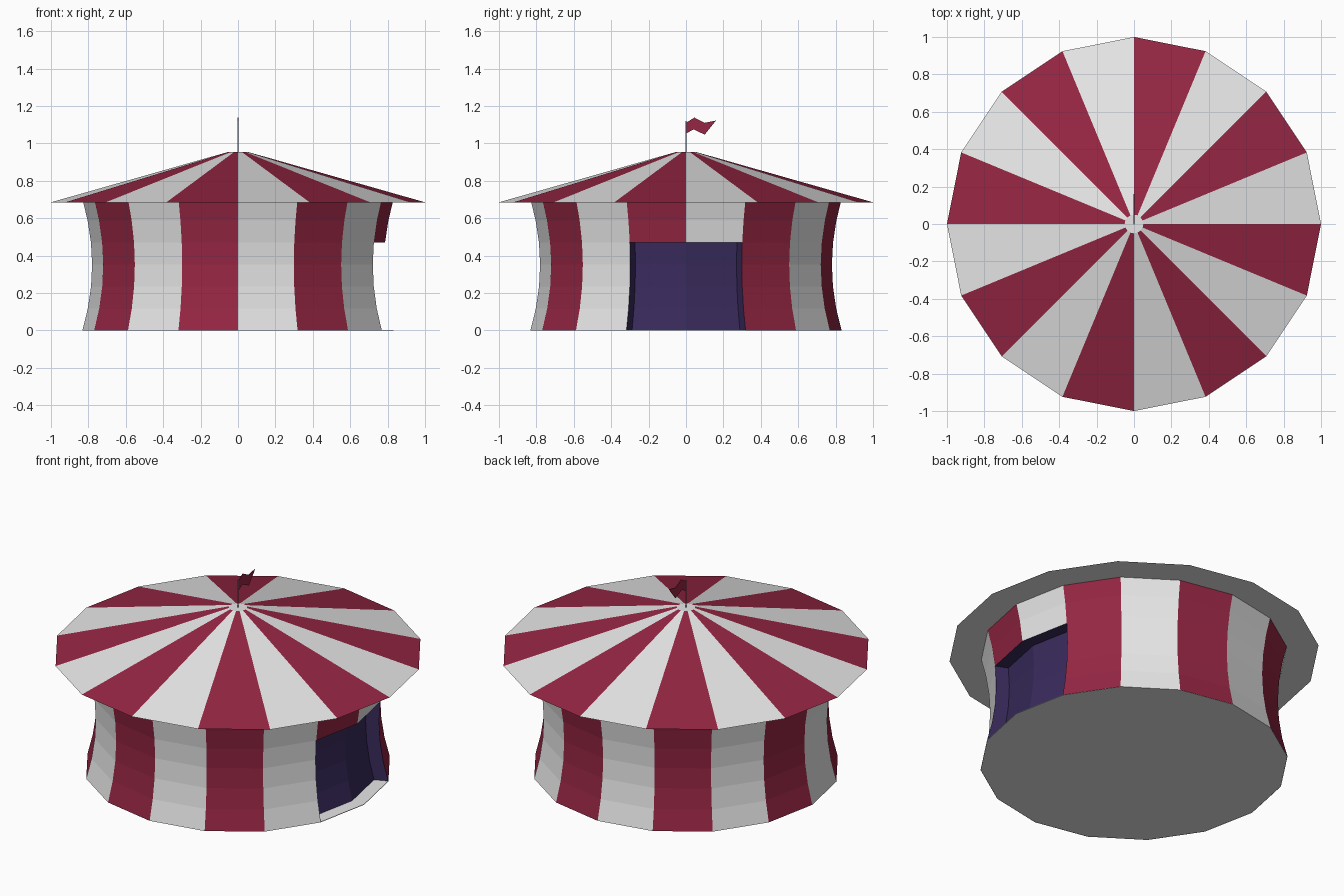
import bpy, bmesh, math

if "Cube" in bpy.data.objects:
    bpy.data.objects.remove(bpy.data.objects["Cube"])

N = 16
STEP = 2 * math.pi / N


def material(name, col):
    m = bpy.data.materials.new(name)
    m.diffuse_color = (*col, 1)
    m.use_nodes = True
    m.node_tree.nodes["Principled BSDF"].inputs["Base Color"].default_value = m.diffuse_color
    return m


white = material("canvas white", (0.80, 0.80, 0.80))
red = material("stripe red", (0.30, 0.019, 0.056))
navy = material("doorway navy", (0.040, 0.023, 0.105))
grey = material("pole grey", (0.25, 0.26, 0.30))


def finish(bm, name, mats, recalc=True):
    if recalc:
        bmesh.ops.recalc_face_normals(bm, faces=bm.faces)
    me = bpy.data.meshes.new(name)
    bm.to_mesh(me)
    bm.free()
    for m in mats:
        me.materials.append(m)
    ob = bpy.data.objects.new(name, me)
    bpy.context.collection.objects.link(ob)
    return ob


def ring(bm, r, z):
    return [bm.verts.new((r * math.cos(i * STEP), r * math.sin(i * STEP), z)) for i in range(N)]


def quad(bm, a, b, i, mat):
    j = (i + 1) % N
    f = bm.faces.new((a[i], a[j], b[j], b[i]))
    f.material_index = mat


# roof: striped cone with a small white cap and flat underside
bm = bmesh.new()
rim, top = ring(bm, 1.0, 0.685), ring(bm, 0.05, 0.955)
for i in range(N):
    quad(bm, rim, top, i, i % 2)
bm.faces.new(top)
bm.faces.new(rim[::-1])
finish(bm, "roof", [white, red])

# walls: striped, pinched at mid height, with a two-panel doorway on +x
ROWS = [0, 0.118, 0.235, 0.353, 0.47, 0.588, 0.685]
DOOR, DOOR_ROWS = (N - 1, 0), 4


def wall_radius(z):
    return 0.78 + 0.052 * ((z - 0.35) / 0.35) ** 2


bm = bmesh.new()
rings = [ring(bm, wall_radius(z), z) for z in ROWS]
for k in range(len(ROWS) - 1):
    for i in range(N):
        if not (i in DOOR and k < DOOR_ROWS):
            quad(bm, rings[k], rings[k + 1], i, i % 2)
finish(bm, "wall", [white, red], recalc=False)

# doorway: dark recess with back, jambs and ceiling
bm = bmesh.new()
zs = ROWS[:DOOR_ROWS + 1]


def arc(scale):
    return [[bm.verts.new((scale * wall_radius(z) * math.cos(a * STEP),
                           scale * wall_radius(z) * math.sin(a * STEP), z))
             for a in (-1, 0, 1)] for z in zs]


inner, outer = arc(0.905), arc(1.0)
for k in range(DOOR_ROWS):
    a, b, c, d = inner[k], inner[k + 1], outer[k], outer[k + 1]
    for i in (0, 1):
        bm.faces.new((a[i], a[i + 1], b[i + 1], b[i]))
    bm.faces.new((c[0], a[0], b[0], d[0]))
    bm.faces.new((a[2], c[2], d[2], b[2]))
for i in (0, 1):
    bm.faces.new((inner[-1][i], inner[-1][i + 1], outer[-1][i + 1], outer[-1][i]))
finish(bm, "doorway", [navy], recalc=False)

# floor: thin white slab
bm = bmesh.new()
lo, hi = ring(bm, wall_radius(0) - 0.001, 0), ring(bm, wall_radius(0) - 0.001, 0.003)
for i in range(N):
    quad(bm, lo, hi, i, 0)
bm.faces.new(hi)
bm.faces.new(lo[::-1])
finish(bm, "floor", [white])

# flag pole
bpy.ops.mesh.primitive_cylinder_add(vertices=8, radius=0.004, depth=0.18, location=(0, 0, 1.03))
pole = bpy.context.object
pole.name = "flag_pole"
pole.data.materials.append(grey)

# flag: thin waving swallow shape
top_edge = [(0, 1.11), (0.045, 1.138), (0.10, 1.11), (0.16, 1.122)]
low_edge = [(0, 1.052), (0.04, 1.075), (0.10, 1.047)]
outline = top_edge + low_edge[::-1]
bm = bmesh.new()
f = bm.faces.new([bm.verts.new((-0.0015, y, z)) for y, z in outline])
ext = bmesh.ops.extrude_face_region(bm, geom=[f], use_keep_orig=True)
bmesh.ops.translate(bm, vec=(0.003, 0, 0),
                    verts=[g for g in ext["geom"] if isinstance(g, bmesh.types.BMVert)])
finish(bm, "flag", [red])
